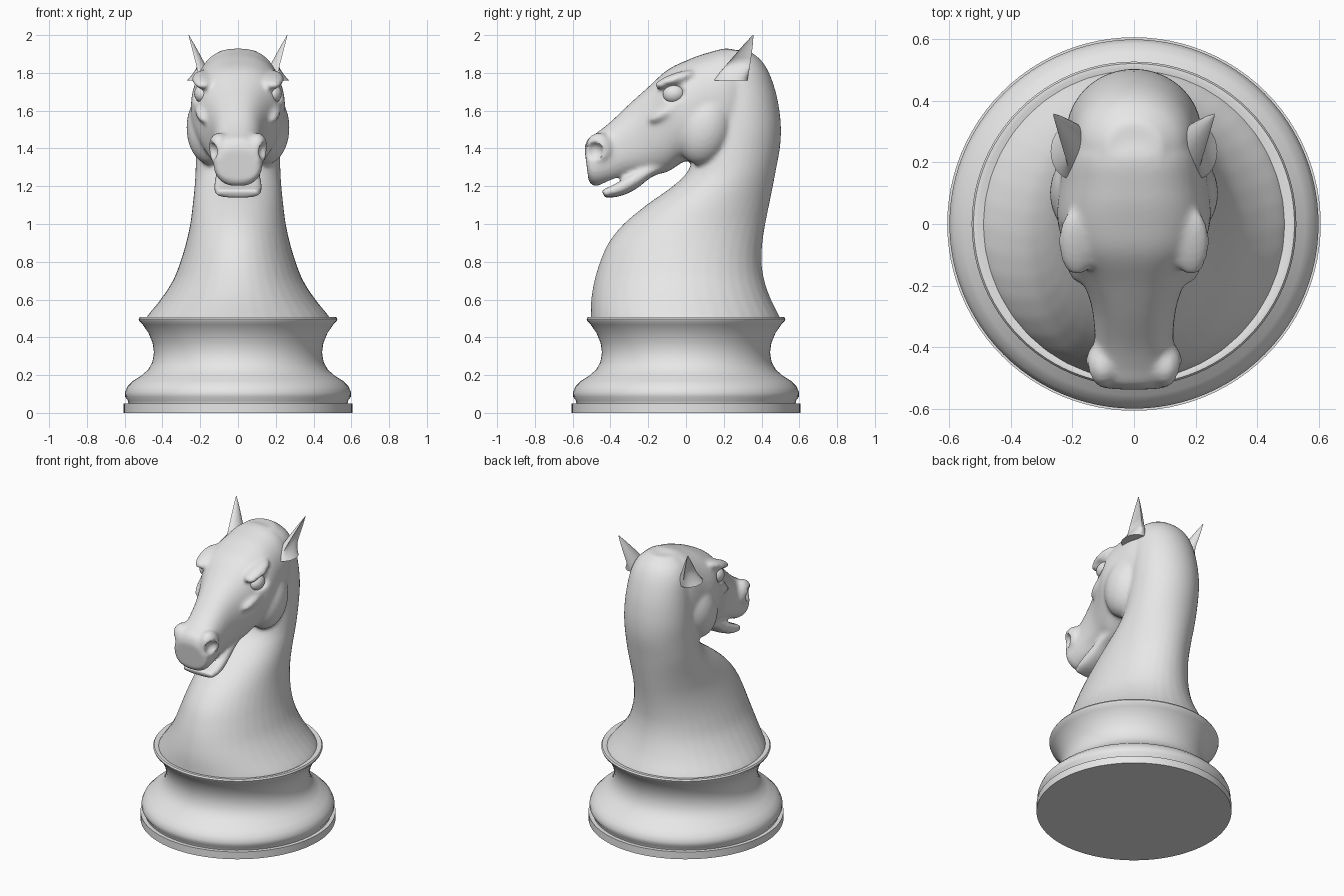
import bpy, bmesh, math
from mathutils import Matrix, Vector

cube = bpy.data.objects.get("Cube")
if cube:
    bpy.data.objects.remove(cube)

grey = bpy.data.materials.new("plain grey")
grey.use_nodes = True
grey.diffuse_color = (0.8, 0.8, 0.8, 1)
grey.node_tree.nodes["Principled BSDF"].inputs["Base Color"].default_value = (0.8, 0.8, 0.8, 1)
parts = []


def make_object(name, bm):
    bmesh.ops.recalc_face_normals(bm, faces=bm.faces[:])
    mesh = bpy.data.meshes.new(name)
    bm.to_mesh(mesh)
    bm.free()
    mesh.materials.append(grey)
    obj = bpy.data.objects.new(name, mesh)
    bpy.context.collection.objects.link(obj)
    parts.append(obj)
    return obj


def skin(bm, rings, cap=True):
    """Bridge closed rings of points and cap both ends."""
    rows = [[bm.verts.new(p) for p in ring] for ring in rings]
    count = len(rows[0])
    for a, b in zip(rows, rows[1:]):
        for i in range(count):
            j = (i + 1) % count
            bm.faces.new((a[i], a[j], b[j], b[i]))
    if cap:
        bm.faces.new(rows[0][::-1])
        bm.faces.new(rows[-1])


def refine(rows, steps=4):
    """Smoothly interpolate between section rows."""
    rows = [Vector(r) for r in rows]
    out = []
    for i in range(len(rows) - 1):
        p, q = rows[i], rows[i + 1]
        before, after = rows[max(i - 1, 0)], rows[min(i + 2, len(rows) - 1)]
        for k in range(steps):
            t = k / steps
            out.append(0.5 * (2 * p + (q - before) * t
                              + (2 * before - 5 * p + 4 * q - after) * t ** 2
                              + (3 * p - before - 3 * q + after) * t ** 3))
    return out + [rows[-1]]


def loft(bm, sections, power=2.0, count=40):
    """Sections are (upper y, upper z, lower y, lower z, half width)."""
    def bend(v):
        return math.copysign(abs(v) ** (2 / power), v)
    rings = []
    for yu, zu, yl, zl, half in refine(sections):
        ring = []
        for i in range(count):
            a = math.tau * i / count
            s = bend(math.cos(a)) / 2
            ring.append((half * bend(math.sin(a)),
                         (yu + yl) / 2 + (yu - yl) * s,
                         (zu + zl) / 2 + (zu - zl) * s))
        rings.append(ring)
    skin(bm, rings)


def ellipsoid(bm, centre, radii, tilt=0, segments=32):
    m = (Matrix.Translation(centre) @ Matrix.Rotation(math.radians(tilt), 4, "X")
         @ Matrix.Diagonal((*radii, 1)))
    bmesh.ops.create_uvsphere(bm, u_segments=segments, v_segments=segments // 2,
                              radius=1, matrix=m)


def pair(bm, centre, radii, tilt=0):
    x, y, z = centre
    for side in (1, -1):
        ellipsoid(bm, (side * x, y, z), radii, tilt)


# turned base
profile = [(0.605, 0), (0.605, 0.05), (0.58, 0.05), (0.583, 0.065), (0.597, 0.085),
           (0.598, 0.11), (0.585, 0.14), (0.555, 0.17), (0.51, 0.198), (0.475, 0.23),
           (0.453, 0.27), (0.445, 0.32), (0.452, 0.37), (0.475, 0.425), (0.505, 0.468),
           (0.522, 0.485), (0.526, 0.497), (0.52, 0.507), (0.505, 0.508), (0.485, 0.5)]
bm = bmesh.new()
skin(bm, [[(r * math.cos(math.tau * i / 96), r * math.sin(math.tau * i / 96), z)
           for i in range(96)] for r, z in profile])
make_object("base", bm)

# neck, as (height, front, back, half width)
neck = [(0.46, -0.505, 0.51, 0.5), (0.5, -0.505, 0.5, 0.49), (0.6, -0.502, 0.45, 0.41),
        (0.7, -0.485, 0.415, 0.345), (0.8, -0.455, 0.4, 0.305), (0.9, -0.41, 0.405, 0.275),
        (1, -0.33, 0.42, 0.253), (1.1, -0.21, 0.44, 0.24), (1.2, -0.07, 0.46, 0.23),
        (1.28, 0.01, 0.475, 0.225), (1.4, 0.05, 0.497, 0.222), (1.5, 0.08, 0.503, 0.22),
        (1.6, 0.09, 0.495, 0.215), (1.7, 0.1, 0.475, 0.205), (1.8, 0.1, 0.44, 0.19),
        (1.87, 0.12, 0.395, 0.155), (1.92, 0.17, 0.33, 0.09)]
body = bmesh.new()
loft(body, [(back, z, front, z, half) for z, front, back, half in neck])

# skull and upper muzzle
loft(body, [(0.38, 1.8, 0.36, 1.5, 0.15), (0.25, 1.925, 0.25, 1.4, 0.215),
            (0.11, 1.905, 0.16, 1.33, 0.24), (0, 1.865, 0.06, 1.33, 0.25),
            (-0.1, 1.815, -0.01, 1.33, 0.23), (-0.2, 1.725, -0.1, 1.275, 0.18),
            (-0.3, 1.635, -0.19, 1.26, 0.142), (-0.4, 1.54, -0.29, 1.25, 0.128),
            (-0.47, 1.485, -0.4, 1.215, 0.13), (-0.52, 1.45, -0.48, 1.2, 0.128),
            (-0.538, 1.4, -0.515, 1.225, 0.11)], power=2.4)
# lower jaw
loft(body, [(-0.08, 1.36, -0.08, 1.29, 0.1), (-0.19, 1.32, -0.18, 1.25, 0.115),
            (-0.28, 1.28, -0.265, 1.185, 0.122), (-0.37, 1.225, -0.35, 1.147, 0.128),
            (-0.45, 1.185, -0.43, 1.138, 0.115)], power=2.6)
pair(body, (0.145, 0.1, 1.51), (0.128, 0.145, 0.2), -15)     # cheeks
pair(body, (0.185, -0.06, 1.765), (0.06, 0.115, 0.032), 20)  # brows
pair(body, (0.18, -0.06, 1.615), (0.05, 0.15, 0.035), 28)    # cheekbones
pair(body, (0.1, -0.455, 1.4), (0.058, 0.075, 0.085), 15)    # nostril flares

# hollows for eyes, nostrils and mouth
hollows = bmesh.new()
pair(hollows, (0.245, -0.085, 1.69), (0.06, 0.085, 0.055), 15)
pair(hollows, (0.145, -0.49, 1.385), (0.042, 0.05, 0.048), 20)
ellipsoid(hollows, (0, -0.42, 1.207), (0.22, 0.13, 0.016), 25)
cutter = make_object("hollow_cutter", hollows)
cutter.hide_render = True

# blend the flesh into one skin
horse = make_object("horse_head_and_neck", body)


def remesh(size):
    mod = horse.modifiers.new("blend", "REMESH")
    mod.mode = "VOXEL"
    mod.voxel_size = size


remesh(0.012)
cut = horse.modifiers.new("hollows", "BOOLEAN")
cut.operation = "DIFFERENCE"
cut.solver = "EXACT"
cut.object = cutter
remesh(0.011)
soft = horse.modifiers.new("soften", "SMOOTH")
soft.factor = 0.5
soft.iterations = 5
bpy.context.view_layer.update()
graph = bpy.context.evaluated_depsgraph_get()
baked = bpy.data.meshes.new_from_object(horse.evaluated_get(graph))
horse.modifiers.clear()
horse.data = baked
baked.materials.clear()
baked.materials.append(grey)
parts.remove(cutter)
bpy.data.objects.remove(cutter)

for name, side in (("left", 1), ("right", -1)):
    # eyeball
    bm = bmesh.new()
    ellipsoid(bm, (side * 0.185, -0.063, 1.69), (0.047, 0.06, 0.05), 10)
    make_object(name + "_eye", bm)

    # ear, cupped on its outer side
    bm = bmesh.new()
    root, tip = Vector((0.2, 0.235, 1.76)), Vector((0.262, 0.355, 2))
    rings = []
    for k in range(13):
        t = k / 12
        c = root.lerp(tip, t)
        width = max(1 - t, 0.015) ** 0.85
        ring = []
        for i in range(28):
            a = math.tau * i / 28
            out = math.cos(a)
            if out > 0:
                out *= 1 - 1.35 * min(1, t * 2.5)
            ring.append((side * (c.x + 0.07 * width * out),
                         c.y + 0.09 * width * math.sin(a), c.z))
        rings.append(ring)
    skin(bm, rings)
    make_object(name + "_ear", bm)

# smooth shading with crisp rims
bpy.ops.object.select_all(action="DESELECT")
for obj in parts:
    obj.select_set(True)
bpy.context.view_layer.objects.active = horse
bpy.ops.object.shade_smooth_by_angle(angle=math.radians(40))
